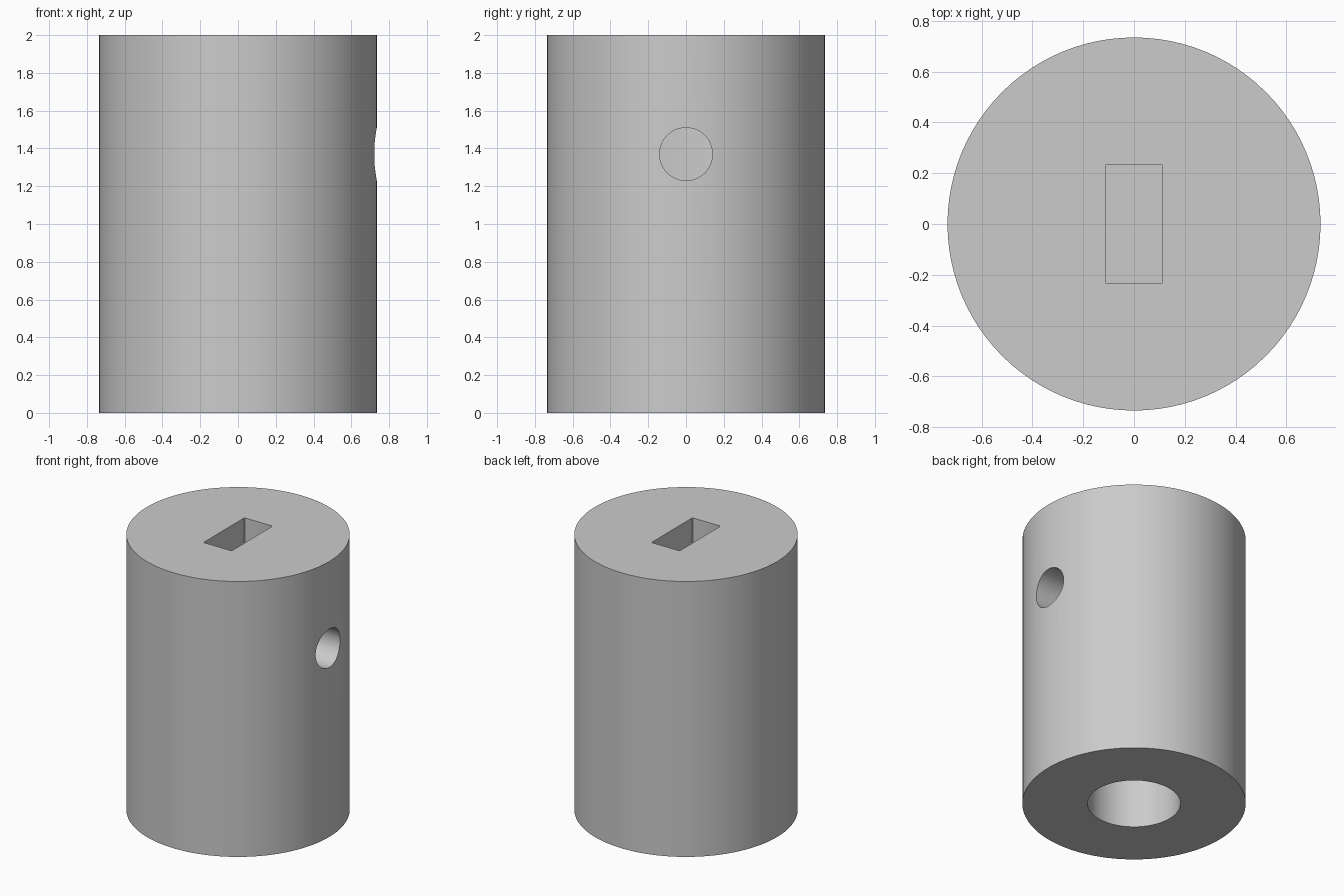
import bpy
import bmesh
from math import radians
from mathutils import Matrix

cube = bpy.data.objects.get("Cube")
if cube:
    bpy.data.objects.remove(cube, do_unlink=True)

HEIGHT, RADIUS = 2.0, 0.735
SLOT_X, SLOT_Y, SLOT_FLOOR = 0.226, 0.47, 0.95
BORE_RADIUS, BORE_TOP = 0.306, 0.8
SCREW_RADIUS, SCREW_Z = 0.14, 1.37
OVER = 0.1  # how far cutters stick out of the body

grey = bpy.data.materials.new("plain grey")
grey.use_nodes = True
grey.diffuse_color = (0.6, 0.6, 0.6, 1)
grey.node_tree.nodes["Principled BSDF"].inputs["Base Color"].default_value = grey.diffuse_color


def finish(name, bm):
    mesh = bpy.data.meshes.new(name)
    bm.to_mesh(mesh)
    bm.free()
    mesh.materials.append(grey)
    obj = bpy.data.objects.new(name, mesh)
    bpy.context.collection.objects.link(obj)
    return obj


def cylinder(name, radius, start, end, sides, turn=Matrix()):
    """Cylinder along z from start to end, then turned."""
    bm = bmesh.new()
    place = turn @ Matrix.Translation((0, 0, (start + end) / 2))
    bmesh.ops.create_cone(bm, cap_ends=True, segments=sides, radius1=radius,
                          radius2=radius, depth=end - start, matrix=place)
    return finish(name, bm)


def slot_block(name):
    """Box with slightly rounded upright edges."""
    depth = HEIGHT + OVER - SLOT_FLOOR
    bm = bmesh.new()
    bmesh.ops.create_cube(bm, size=1, matrix=Matrix.Translation((0, 0, SLOT_FLOOR + depth / 2))
                          @ Matrix.Diagonal((SLOT_X, SLOT_Y, depth, 1)))
    upright = [e for e in bm.edges if abs(e.verts[0].co.z - e.verts[1].co.z) > 0.1]
    bmesh.ops.bevel(bm, geom=upright, offset=0.008, segments=3, profile=0.5, affect='EDGES')
    return finish(name, bm)


# Main body and the three recesses
body = cylinder("coupling_body", RADIUS, 0, HEIGHT, 96)
sideways = Matrix.Translation((0, 0, SCREW_Z)) @ Matrix.Rotation(radians(90), 4, 'Y')
cutters = [
    slot_block("slot_cutter"),
    cylinder("bore_cutter", BORE_RADIUS, -OVER, BORE_TOP, 64),
    cylinder("screw_hole_cutter", SCREW_RADIUS, 0, RADIUS + OVER, 48, sideways),
]

bpy.ops.object.select_all(action='DESELECT')
bpy.context.view_layer.objects.active = body
body.select_set(True)
for cutter in cutters:
    cutter.hide_render = True
    cut = body.modifiers.new(cutter.name, 'BOOLEAN')
    cut.operation = 'DIFFERENCE'
    cut.solver = 'EXACT'
    cut.object = cutter
    bpy.ops.object.modifier_apply(modifier=cut.name)
    bpy.data.objects.remove(cutter, do_unlink=True)

bpy.ops.object.shade_smooth_by_angle(angle=radians(30))
